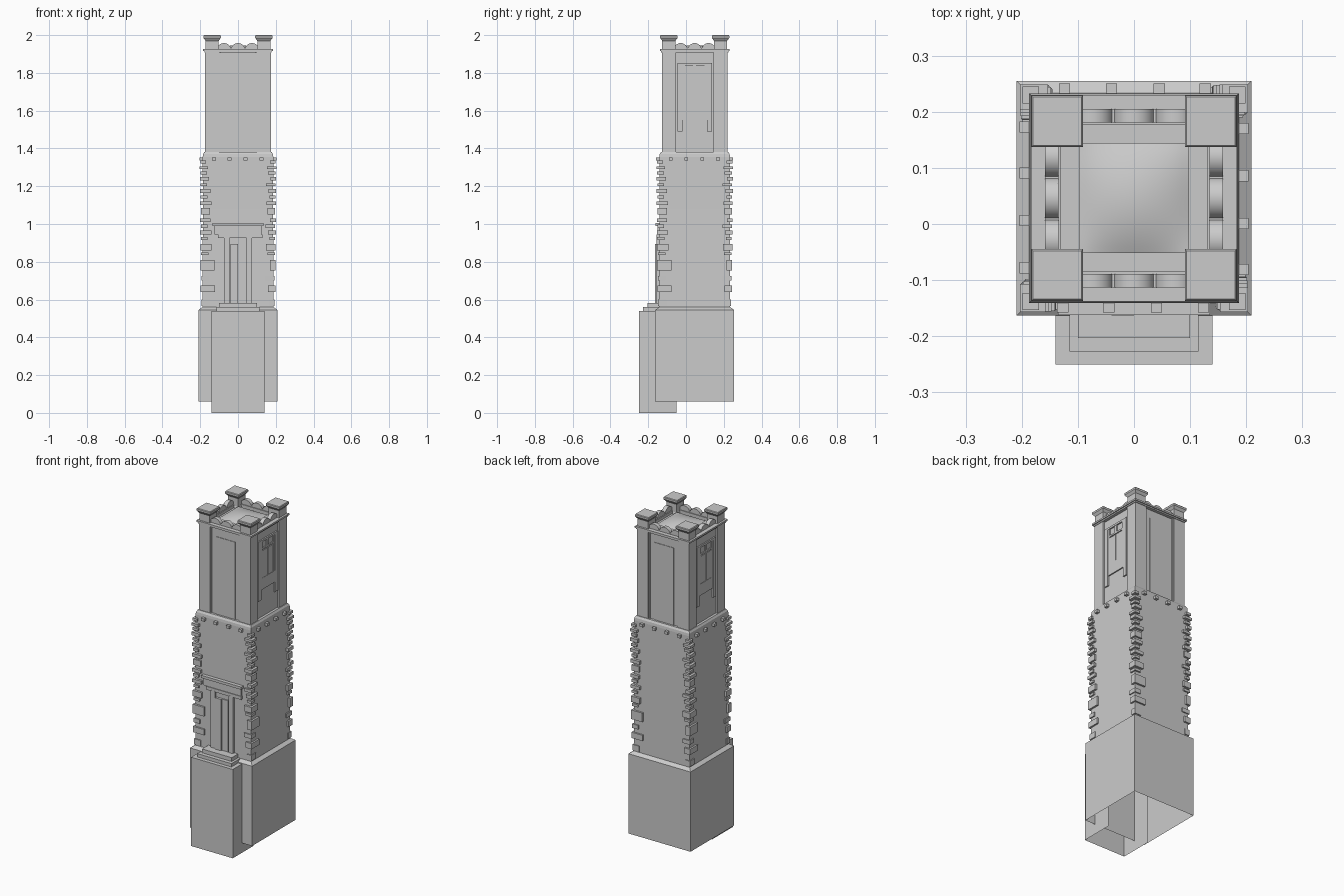
import bpy, bmesh, math
from mathutils import Matrix, Vector

if "Cube" in bpy.data.objects:
    bpy.data.objects.remove(bpy.data.objects["Cube"])

CY = 0.046                      # tower axis is behind the origin because of the front steps
AXIS = Matrix.Translation((0, CY, 0))
QUARTERS = [AXIS @ Matrix.Rotation(k * math.pi / 2, 4, 'Z') for k in range(4)]
SIDES = [QUARTERS[1], QUARTERS[3]]
FRONT = [QUARTERS[0]]


def finish(name, bm, smooth=False):
    bmesh.ops.recalc_face_normals(bm, faces=bm.faces)
    me = bpy.data.meshes.new(name)
    bm.to_mesh(me)
    bm.free()
    ob = bpy.data.objects.new(name, me)
    bpy.context.collection.objects.link(ob)
    if smooth:
        for p in me.polygons:
            p.use_smooth = True
    return ob


def boxes(name, items, mats=FRONT, drop=()):
    """Boxes (x0,x1,y0,y1,z0,z1) repeated by each matrix; drop = face normals left open."""
    bm = bmesh.new()
    for m in mats:
        for x0, x1, y0, y1, z0, z1 in items:
            s = Matrix.Diagonal((x1 - x0, y1 - y0, z1 - z0, 1))
            t = Matrix.Translation(((x0 + x1) / 2, (y0 + y1) / 2, (z0 + z1) / 2))
            bmesh.ops.create_cube(bm, size=1, matrix=m @ t @ s)
    bm.normal_update()
    gone = [f for f in bm.faces if any(f.normal.dot(Vector(d)) > .9 for d in drop)]
    bmesh.ops.delete(bm, geom=gone, context='FACES')
    return finish(name, bm)


def square_loft(name, profile, centres=((0, 0),), bottom=True, top=True):
    """Stack of square rings given as (half width, z)."""
    bm = bmesh.new()
    for cx, cy in centres:
        rings = [[bm.verts.new((cx + sx * h, CY + cy + sy * h, z))
                  for sx, sy in ((-1, -1), (1, -1), (1, 1), (-1, 1))] for h, z in profile]
        for a, b in zip(rings, rings[1:]):
            for i in range(4):
                j = (i + 1) % 4
                bm.faces.new((a[i], a[j], b[j], b[i]))
        if bottom:
            bm.faces.new(rings[0][::-1])
        if top:
            bm.faces.new(rings[-1])
    return finish(name, bm)


# plinth, hollow underneath, with bevelled rim
square_loft("plinth", [(.209, .06), (.209, .545), (.188, .56)], bottom=False)

# entrance block (open below and behind) and two thin steps
boxes("entrance_block", [(-.14, .14, -.25, -.05, 0, .54)], [Matrix()],
      drop=((0, 0, -1), (0, 1, 0)))
boxes("entrance_steps", [(-.115, .115, -.227, -.12, .54, .56),
                         (-.10, .10, -.203, -.12, .56, .583)], [Matrix()])

# main shaft with sloped shoulder
square_loft("main_shaft", [(.188, .555), (.186, 1.08), (.187, 1.355), (.185, 1.37), (.178, 1.382)])

# corner stones: thinner towards the top, long on one face of each corner
stones = [(.565, .60, .035), (.64, .675, .065), (.70, .725, .03), (.755, .81, .065),
          (.835, .85, .03), (.86, .895, .05), (.915, .93, .025), (.945, .965, .05),
          (.98, .998, .025), (1.01, 1.03, .045), (1.05, 1.085, .04), (1.10, 1.12, .05),
          (1.135, 1.15, .025), (1.165, 1.185, .045), (1.20, 1.215, .025),
          (1.23, 1.25, .04), (1.262, 1.277, .025), (1.29, 1.305, .035), (1.32, 1.335, .02)]
quoins = []
for i, (z0, z1, w) in enumerate(stones):
    o = .193 + .008 * (z0 - .56) + (.004 if i % 2 else 0)
    quoins.append((-o, -o + w + .01, -o, -o + .03 + .01 * (i % 3), z0, z1))
boxes("corner_stones", quoins, QUARTERS)

# small blocks under the shoulder
boxes("corbels", [(x - .01, x + .01, -.204, -.18, 1.335, 1.352)
                  for x in (-.127, -.045, .04, .124)], QUARTERS)

# doorway on the front: jambs, door leaf, layered lintel
boxes("door_jambs", [(s * .06 - .015, s * .06 + .015, -.203, -.18, .58, .93)
                     for s in (-1, 1)])
boxes("door_leaf", [(-.045, .045, -.194, -.18, .58, .925), (-.04, .0, -.209, -.18, .58, .895),
                    (.0, .04, -.2, -.18, .58, .895)])
boxes("door_lintel", [(-.105, .13, -.202, -.18, .925, .945), (-.125, .125, -.198, -.18, .945, .99),
                      (-.135, .135, -.208, -.18, .99, 1.006)])

# upper stage: recessed walls and roof slab
square_loft("upper_stage", [(.163, 1.37), (.163, 1.905)])

# raised wall edges and panels on front and back
boxes("wall_panels", [(-.10, -.092, -.169, -.16, 1.38, 1.91), (.092, .10, -.169, -.16, 1.38, 1.91),
                      (-.065, .065, -.166, -.16, 1.38, 1.852)], [QUARTERS[0], QUARTERS[2]])

# belfry windows on both sides: frame, two small lights, two shutters, sill
boxes("window_frame", [(-.092, -.065, -.171, -.16, 1.49, 1.852), (.065, .092, -.171, -.16, 1.49, 1.852),
                       (-.065, .065, -.171, -.16, 1.84, 1.852), (-.065, .065, -.169, -.16, 1.79, 1.80),
                       (-.008, .008, -.169, -.16, 1.80, 1.84), (-.065, -.052, -.169, -.16, 1.62, 1.84),
                       (.052, .065, -.169, -.16, 1.62, 1.84)], SIDES)
boxes("window_shutters", [(-.052, -.002, -.168, -.16, 1.62, 1.785), (.002, .052, -.168, -.16, 1.62, 1.785),
                          (-.065, .065, -.17, -.16, 1.55, 1.62)], SIDES)

# corner piers with flared caps
corners = [(sx * .137, sy * .137) for sx in (-1, 1) for sy in (-1, 1)]
square_loft("corner_piers", [(.037, 1.375), (.037, 1.915), (.035, 1.92), (.035, 1.97),
                             (.046, 1.985), (.046, 1.996), (.043, 2.0)], corners)

# string course around the top and parapet wall
bands = []
for k, (h, z0, z1) in enumerate(((.178, 1.908, 1.916), (.184, 1.916, 1.926))):
    bands.append((-h, h, -h, -.13, z0, z1))
boxes("string_course", bands, QUARTERS)
boxes("parapet_wall", [(-.11, .11, -.159, -.135, 1.90, 1.932)], QUARTERS)

# rounded crenellations: short cylinders across the parapet
bm = bmesh.new()
for q in QUARTERS:
    for x in (-.074, 0, .074):
        m = q @ Matrix.Translation((x, -.147, 1.921)) @ Matrix.Rotation(math.pi / 2, 4, 'X')
        bmesh.ops.create_cone(bm, cap_ends=True, segments=24, radius1=.037, radius2=.037,
                              depth=.024, matrix=m)
crest = finish("rounded_crenellations", bm)
bpy.context.view_layer.objects.active = crest
crest.select_set(True)
bpy.ops.object.shade_smooth_by_angle()

# low square dome on the roof
bm = bmesh.new()
bmesh.ops.create_grid(bm, x_segments=16, y_segments=16, size=.098, matrix=AXIS)
for v in bm.verts:
    u, w = v.co.x / .098, (v.co.y - CY) / .098
    v.co.z = 1.926 + .022 * (1 - u * u) * (1 - w * w)
finish("roof_dome", bm, smooth=True)
